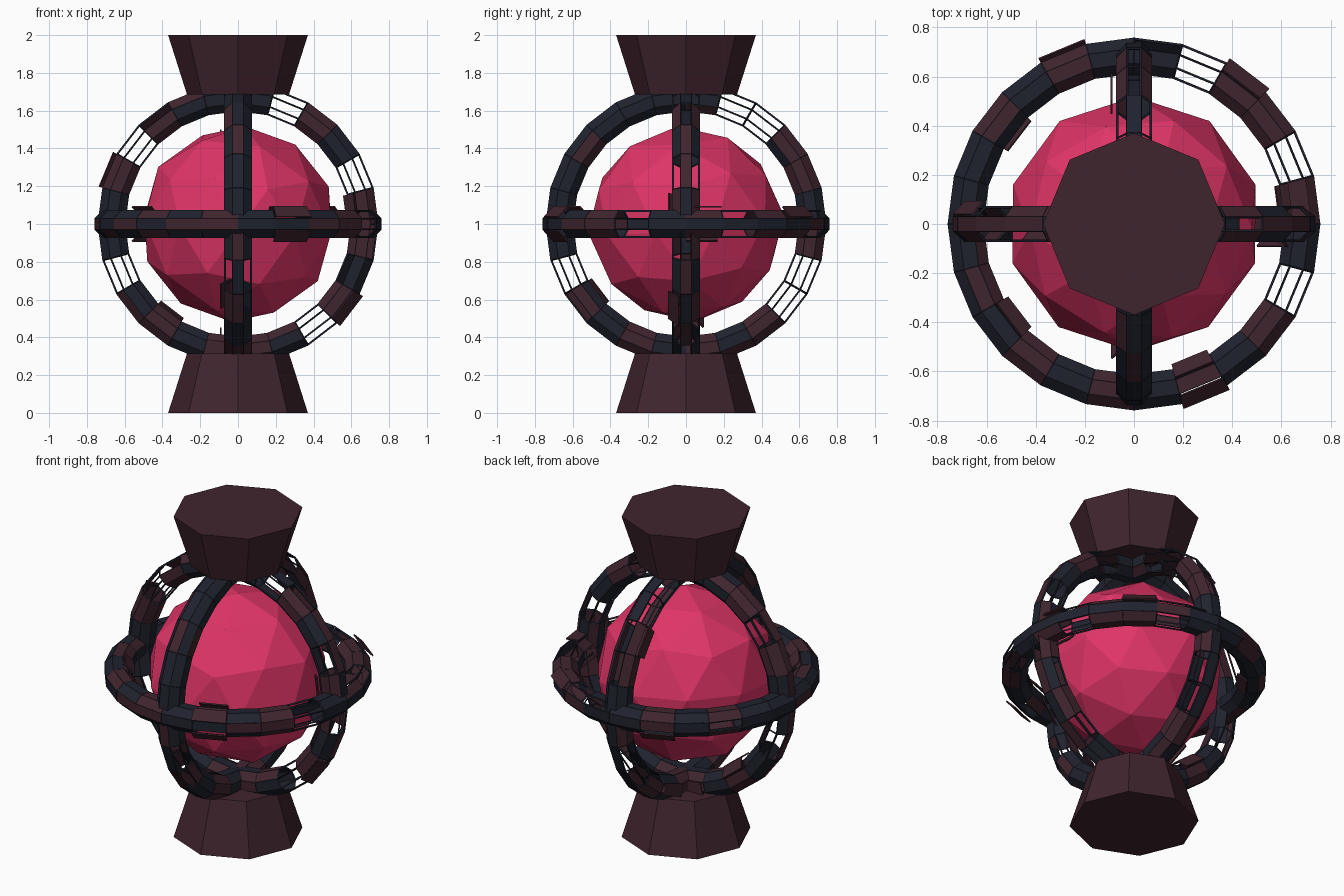
import bpy, bmesh, math, random
from mathutils import Matrix

random.seed(4)
cube = bpy.data.objects.get("Cube")
if cube:
    bpy.data.objects.remove(cube)


def material(name, rgb):
    m = bpy.data.materials.new(name)
    m.use_nodes = True
    m.diffuse_color = (*rgb, 1)
    m.node_tree.nodes["Principled BSDF"].inputs["Base Color"].default_value = (*rgb, 1)
    return m


NAVY = material("dark navy", (0.014, 0.016, 0.027))
MAROON = material("dark maroon", (0.051, 0.018, 0.027))
PINK = material("hot pink", (0.74, 0.035, 0.135))


def add_object(name, bm, *mats):
    mesh = bpy.data.meshes.new(name)
    bm.to_mesh(mesh)
    bm.free()
    for m in mats:
        mesh.materials.append(m)
    ob = bpy.data.objects.new(name, mesh)
    bpy.context.collection.objects.link(ob)
    return ob


# Faceted core
bm = bmesh.new()
bmesh.ops.create_icosphere(bm, subdivisions=2, radius=0.52)
core = add_object("core", bm, PINK)
core.location.z = 1
core.rotation_euler = (math.radians(5), math.radians(4), 0)


# Flared octagonal end blocks
def end_block(name, z, low, high):
    bm = bmesh.new()
    bmesh.ops.create_cone(bm, cap_ends=True, segments=8, radius1=low, radius2=high, depth=0.315)
    ob = add_object(name, bm, MAROON)
    # put the corners on the axes
    first = ob.data.vertices[0].co
    ob.data.transform(Matrix.Rotation(-math.atan2(first.y, first.x), 4, "Z"))
    ob.location.z = z


end_block("base_block", 0.1575, 0.37, 0.27)
end_block("top_block", 1.8425, 0.27, 0.37)

# Rings: octagonal tubes of struts, partly filled with panels
SEGMENTS, SIDES = 24, 8


def ring_point(bm, major, tube, i, j):
    a = math.tau * i / SEGMENTS
    b = math.tau * (j - 0.5) / SIDES
    r = major + tube * math.cos(b)
    return bm.verts.new((r * math.cos(a), r * math.sin(a), tube * math.sin(b)))


def quad(bm, major, tube, i, j):
    corners = ((i, j), (i + 1, j), (i + 1, j + 1), (i, j + 1))
    return bm.faces.new([ring_point(bm, major, tube, *c) for c in corners])


# pattern: one letter per segment, N navy, M maroon, o open
def ring(name, major, pattern, turn):
    tube = 0.074
    place = Matrix.Translation((0, 0, 1)) @ turn
    cage = bmesh.new()
    panels = bmesh.new()
    for i, kind in enumerate(pattern):
        for j in range(SIDES):
            quad(cage, major, tube, i, j)
            facing = j % 4 != 0
            if kind == "o" and facing:
                continue
            choice = kind
            if not facing or random.random() < 0.3:
                choice = random.choice("NNNMMMo")
            if j == 2:
                choice = kind
            if choice == "o":
                continue
            raised = choice == "M" and j != 0 and random.random() < 0.12
            face = quad(panels, major, tube + (0.025 if raised else 0), i, j)
            face.material_index = int(choice == "M")
    bmesh.ops.remove_doubles(cage, verts=cage.verts, dist=0.0005)

    struts = add_object(name + "_struts", cage, NAVY)
    wire = struts.modifiers.new("Struts", "WIREFRAME")
    wire.thickness = 0.011
    plates = add_object(name + "_panels", panels, NAVY, MAROON)
    solid = plates.modifiers.new("Thickness", "SOLIDIFY")
    solid.thickness = 0.008
    solid.offset = 0
    for ob in (struts, plates):
        ob.matrix_world = place


FLAT = Matrix.Identity(4)
FRONT = Matrix.Rotation(math.pi / 2, 4, "X")
SIDE = Matrix(((0, 0, 1, 0), (1, 0, 0, 0), (0, 1, 0, 0), (0, 0, 0, 1)))

ring("level_ring", 0.685, "MoMMoNNMNMNNNMNMNMNMNMoN", FLAT)
ring("front_ring", 0.67, "MoNMoNNNMoMNNoNMNMMNoMNM", FRONT)
ring("side_ring", 0.67, "NMMooNNNNMNNNoMNMNMNMooM", SIDE)
